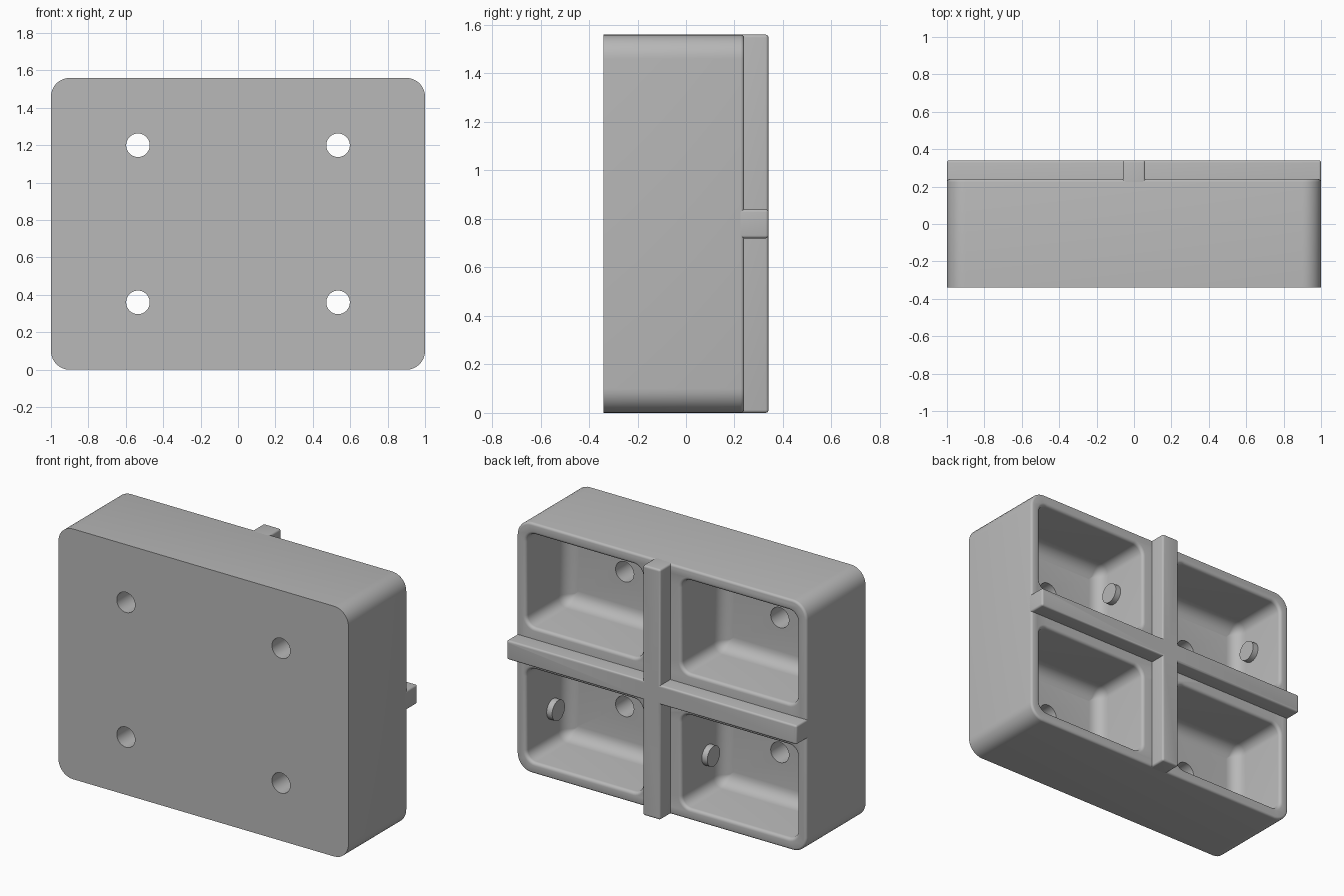
import bpy, bmesh, math
from mathutils import Matrix

if "Cube" in bpy.data.objects:
    bpy.data.objects.remove(bpy.data.objects["Cube"])

HEIGHT = 1.56
MID = HEIGHT / 2
FRONT, RIM, BACK = -0.34, 0.24, 0.34      # depth of front face, pocket rim, rib face
FLOOR = -0.16                             # pocket floor depth
INNER, OUTER = 0.135, 0.935               # pocket limits across x
POCKET_W, POCKET_H = OUTER - INNER, 0.58
POCKET_X, POCKET_Z = (INNER + OUTER) / 2, 0.42   # pocket centre, from the middle
HOLE_R = 0.063

grey = bpy.data.materials.new("plain grey")
grey.use_nodes = True
colour = (0.48, 0.48, 0.48, 1)
grey.diffuse_color = colour
grey.node_tree.nodes["Principled BSDF"].inputs["Base Color"].default_value = colour


def add_object(name, bm):
    bmesh.ops.recalc_face_normals(bm, faces=bm.faces)
    mesh = bpy.data.meshes.new(name)
    bm.to_mesh(mesh)
    bm.free()
    mesh.materials.append(grey)
    ob = bpy.data.objects.new(name, mesh)
    bpy.context.collection.objects.link(ob)
    return ob


def loft(name, x, z, w, h, r, steps, arc=8):
    """Rounded rectangles stacked along y; each step is (y, inset)."""
    bm = bmesh.new()
    rings = []
    for y, inset in steps:
        rad = max(r - inset, 0.004)
        cx, cz = w / 2 - inset - rad, h / 2 - inset - rad
        ring = []
        for q, (sx, sz) in enumerate([(1, 1), (-1, 1), (-1, -1), (1, -1)]):
            for i in range(arc + 1):
                a = math.pi / 2 * (q + i / arc)
                ring.append(bm.verts.new((x + sx * cx + rad * math.cos(a), y,
                                          z + sz * cz + rad * math.sin(a))))
        rings.append(ring)
    for a, b in zip(rings, rings[1:]):
        n = len(a)
        for i in range(n):
            bm.faces.new((a[i], a[(i + 1) % n], b[(i + 1) % n], b[i]))
    bm.faces.new(rings[0])
    bm.faces.new(rings[-1])
    return add_object(name, bm)


def quarter(n):
    return [math.pi / 2 * i / n for i in range(n + 1)]


def rounded_end(y, r, n=4):
    """Steps that round an edge over as it reaches depth y."""
    return [(y - r + r * math.sin(a), r - r * math.cos(a)) for a in quarter(n)]


def cylinder(name, axis, centre, length):
    bm = bmesh.new()
    bmesh.ops.create_cone(bm, cap_ends=True, segments=40, radius1=HOLE_R,
                          radius2=HOLE_R, depth=length,
                          matrix=Matrix.Translation(centre)
                          @ Matrix.Rotation(math.pi / 2, 4, axis))
    return add_object(name, bm)


def combine(target, tool, operation):
    """Apply a boolean, then remove the tool."""
    mod = target.modifiers.new("combine", "BOOLEAN")
    mod.operation, mod.solver, mod.object = operation, "EXACT", tool
    bpy.context.view_layer.update()
    graph = bpy.context.evaluated_depsgraph_get()
    result = bpy.data.meshes.new_from_object(target.evaluated_get(graph))
    target.modifiers.clear()
    target.data = result
    bpy.data.objects.remove(tool)


# Block with rounded corners and a softened back edge
block = loft("block", 0, MID, 2, HEIGHT, 0.1, [(FRONT, 0)] + rounded_end(RIM, 0.015))

# Pocket outline: filleted floor, straight wall, flared rim
fillet, flare = 0.08, 0.02
pocket_steps = [(FLOOR + fillet - fillet * math.cos(a), fillet - fillet * math.sin(a))
                for a in quarter(6)]
pocket_steps += [(RIM - flare + flare * math.sin(a), -flare + flare * math.cos(a))
                 for a in quarter(4)]
pocket_steps.append((RIM + 0.1, -flare))

bosses = []
for sx in (-1, 1):
    for sz in (-1, 1):
        x, z = sx * POCKET_X, MID + sz * POCKET_Z
        combine(block, loft("pocket_cutter", x, z, POCKET_W, POCKET_H, 0.06,
                            pocket_steps), "DIFFERENCE")
        combine(block, cylinder("hole_cutter", "X", (x, -0.25, z), 0.4), "DIFFERENCE")
        # Short round boss on one side wall of each pocket
        wall = x - sz * POCKET_W / 2
        bosses.append(cylinder("wall_boss", "Y",
                               (wall + sz * 0.01, -0.026, MID + sz * 0.49), 0.055))

# Raised cross-shaped rib on the back
rib_steps = [(RIM - 0.02, 0)] + rounded_end(BACK, 0.012)
rib = loft("cross_rib", 0, MID, 0.12, HEIGHT, 0.012, rib_steps, 4)
combine(rib, loft("cross_bar", 0, MID, 2, 0.12, 0.012, rib_steps, 4), "UNION")

bpy.ops.object.select_all(action="DESELECT")
for ob in [block, rib] + bosses:
    ob.select_set(True)
bpy.context.view_layer.objects.active = block
bpy.ops.object.shade_smooth_by_angle(angle=math.radians(35))
